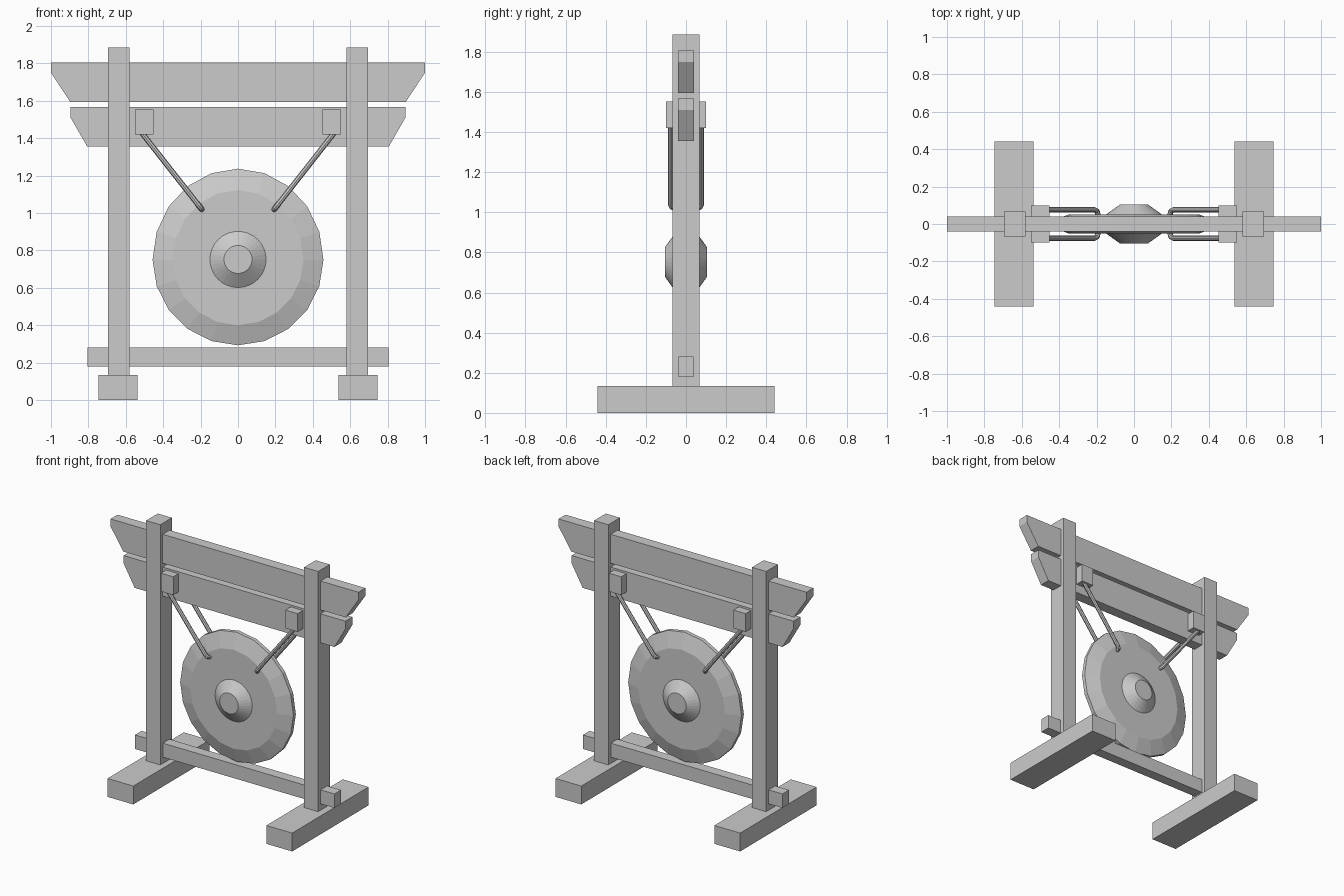
import bpy, bmesh
from math import sin, cos, tau

if "Cube" in bpy.data.objects:
    bpy.data.objects.remove(bpy.data.objects["Cube"])


def finish(name, bm):
    bmesh.ops.recalc_face_normals(bm, faces=bm.faces)
    mesh = bpy.data.meshes.new(name)
    bm.to_mesh(mesh)
    bm.free()
    obj = bpy.data.objects.new(name, mesh)
    bpy.context.collection.objects.link(obj)
    return obj


def loft(name, rings):
    """Skin a list of closed point rings and cap both ends."""
    bm = bmesh.new()
    loops = [[bm.verts.new(p) for p in ring] for ring in rings]
    n = len(loops[0])
    for a, b in zip(loops, loops[1:]):
        for i in range(n):
            j = (i + 1) % n
            bm.faces.new((a[i], a[j], b[j], b[i]))
    bm.faces.new(loops[0])
    bm.faces.new(loops[-1][::-1])
    return finish(name, bm)


def prism(name, outline, half_depth):
    """Extrude an x-z outline symmetrically along y."""
    return loft(name, [[(x, y, z) for x, z in outline]
                       for y in (-half_depth, half_depth)])


def box(name, x0, x1, z0, z1, half_depth):
    return prism(name, [(x0, z0), (x1, z0), (x1, z1), (x0, z1)], half_depth)


def beam(name, top_half, bottom_half, z0, z_bend, z1):
    pts = [(bottom_half, z0), (top_half, z_bend), (top_half, z1)]
    prism(name, pts + [(-x, z) for x, z in reversed(pts)], 0.04)


def disc(name, profile, sides, zc, stretch=1.0):
    """Lathe (radius, y) pairs round the y axis; stretch raises the upper half."""
    rings = []
    for r, y in profile:
        ring = []
        for i in range(sides):
            a = tau * i / sides
            z = r * cos(a)
            ring.append((r * sin(a), y, zc + z * (stretch if z > 0 else 1)))
        rings.append(ring)
    return loft(name, rings)


# Crossbeams with slanted ends, and the lower rail
beam("top_beam", 1.0, 0.897, 1.595, 1.75, 1.806)
beam("second_beam", 0.895, 0.806, 1.355, 1.51, 1.567)
box("lower_rail", -0.805, 0.805, 0.18, 0.282, 0.038)

# Gong plate and its central boss on both faces
disc("gong_plate", [(0.35, -0.05), (0.457, -0.014), (0.457, 0.014), (0.35, 0.05)],
     20, 0.75, 1.066)
disc("gong_boss", [(0.075, -0.104), (0.153, -0.048), (0.153, 0.048), (0.075, 0.104)],
     32, 0.752)

# Rope loop path: down from the block, through the plate, back up
half = [(0.523, 0.076, 1.44), (0.21, 0.076, 1.041), (0.2, 0.071, 1.028),
        (0.195, 0.06, 1.021), (0.193, 0.045, 1.019)]
path = half + [(x, -y, z) for x, y, z in reversed(half)]

for side, s in (("left", -1), ("right", 1)):
    # Foot, post and hanging block
    box(f"{side}_foot", s * 0.537, s * 0.745, 0, 0.134, 0.44)
    box(f"{side}_post", s * 0.58, s * 0.694, 0.134, 1.886, 0.067)
    box(f"{side}_rope_block", s * 0.452, s * 0.552, 1.42, 1.553, 0.1)

    # Rope
    curve = bpy.data.curves.new(f"{side}_rope", "CURVE")
    curve.dimensions = "3D"
    curve.bevel_depth = 0.0145
    curve.bevel_resolution = 2
    curve.use_fill_caps = True
    spline = curve.splines.new("POLY")
    spline.points.add(len(path) - 1)
    for p, (x, y, z) in zip(spline.points, path):
        p.co = (s * x, y, z, 1)
    rope = bpy.data.objects.new(f"{side}_rope", curve)
    bpy.context.collection.objects.link(rope)
    bpy.ops.object.select_all(action="DESELECT")
    rope.select_set(True)
    bpy.context.view_layer.objects.active = rope
    bpy.ops.object.convert(target="MESH")
    bpy.ops.object.shade_flat()
